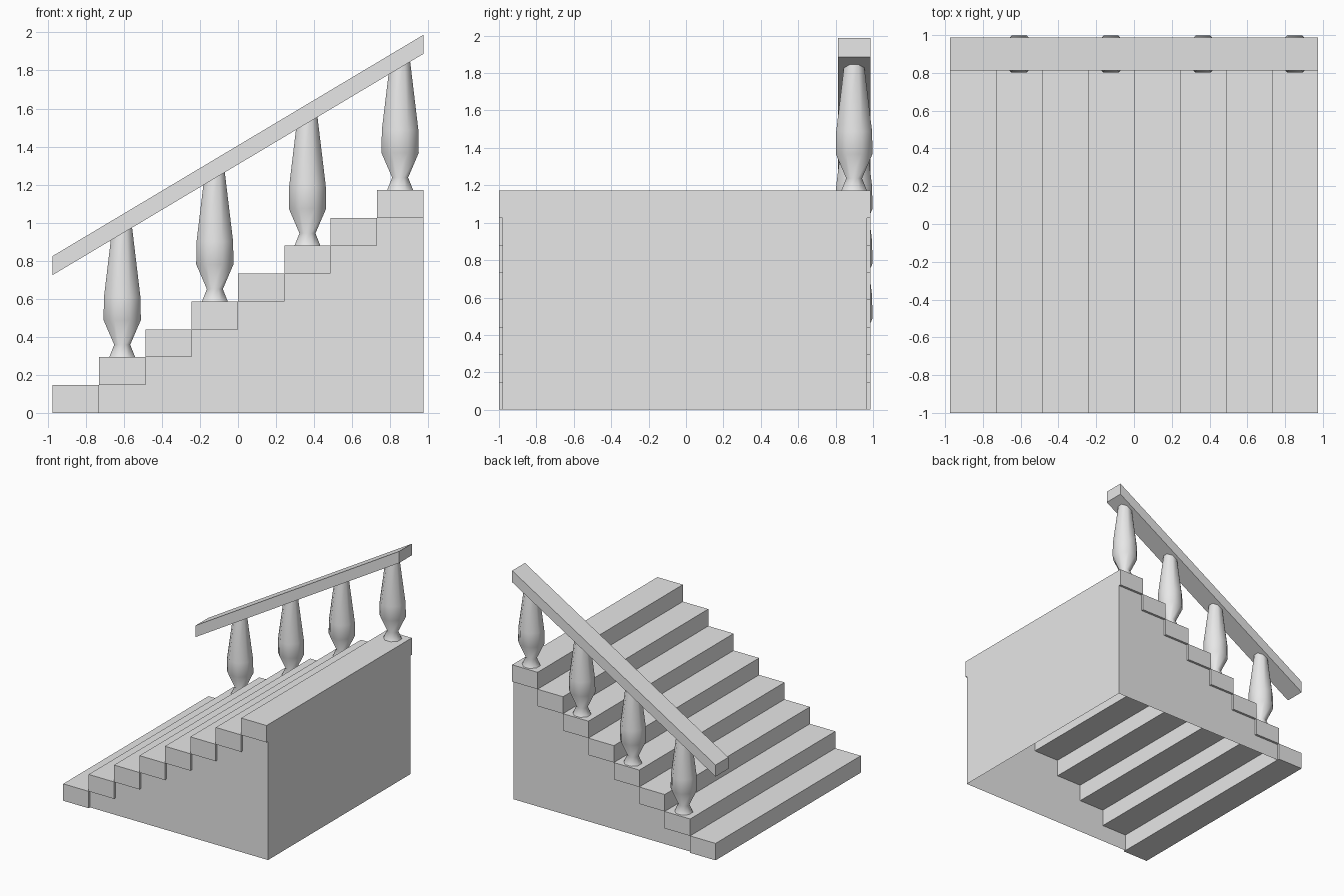
import bpy, bmesh, math

cube = bpy.data.objects.get("Cube")
if cube:
    bpy.data.objects.remove(cube, do_unlink=True)

STEPS, RUN, RISE = 8, 0.2435, 0.1465
LEFT, FRONT, BACK = -0.974, -1.0, 0.987
RIGHT = LEFT + STEPS * RUN
LIP = 0.02

stone = bpy.data.materials.new("grey stone")
stone.use_nodes = True
stone.diffuse_color = (0.8, 0.8, 0.8, 1)
stone.node_tree.nodes["Principled BSDF"].inputs["Base Color"].default_value = (0.8, 0.8, 0.8, 1)


def make(name, bm, smooth=False):
    bmesh.ops.recalc_face_normals(bm, faces=bm.faces)
    mesh = bpy.data.meshes.new(name)
    bm.to_mesh(mesh)
    bm.free()
    mesh.materials.append(stone)
    ob = bpy.data.objects.new(name, mesh)
    bpy.context.collection.objects.link(ob)
    if smooth:
        bpy.ops.object.select_all(action='DESELECT')
        ob.select_set(True)
        bpy.context.view_layer.objects.active = ob
        bpy.ops.object.shade_smooth_by_angle(angle=math.radians(60))
    return ob


def extrude_profile(name, points, y0, y1):
    """Closed prism from an x-z outline."""
    bm = bmesh.new()
    face = bm.faces.new([bm.verts.new((x, y0, z)) for x, z in points])
    geom = bmesh.ops.extrude_face_region(bm, geom=[face])["geom"]
    moved = [v for v in geom if isinstance(v, bmesh.types.BMVert)]
    bmesh.ops.translate(bm, verts=moved, vec=(0, y1 - y0, 0))
    if not any(len(f.verts) == len(points) and f.calc_center_median().y < y0 + 1e-4
               for f in bm.faces):
        bm.faces.new([v for v in bm.verts if v not in moved])
    return make(name, bm)


# Step blocks
for i in range(STEPS):
    x0, x1, z0, z1 = LEFT + i * RUN, LEFT + (i + 1) * RUN, i * RISE, (i + 1) * RISE
    extrude_profile(f"step_{i + 1}", [(x0, z0), (x1, z0), (x1, z1), (x0, z1)], FRONT, BACK)

# Hollow base: two stepped side sheets and one end sheet, open underneath
outline = [(RIGHT, 0), (LEFT + RUN, 0)]
for i in range(1, STEPS):
    outline += [(LEFT + i * RUN, i * RISE), (LEFT + (i + 1) * RUN, i * RISE)]
for name, y in (("front_side_panel", FRONT + LIP), ("back_side_panel", BACK - LIP)):
    bm = bmesh.new()
    face = bm.faces.new([bm.verts.new((x, y, z)) for x, z in outline])
    face.normal_update()
    if face.normal.y * y < 0:
        face.normal_flip()
    mesh_ob = bpy.data.meshes.new(name)
    bm.to_mesh(mesh_ob)
    bm.free()
    mesh_ob.materials.append(stone)
    bpy.context.collection.objects.link(bpy.data.objects.new(name, mesh_ob))

bm = bmesh.new()
top = (STEPS - 1) * RISE
bm.faces.new([bm.verts.new((RIGHT, y, z)) for y, z in
              ((FRONT + LIP, 0), (BACK - LIP, 0), (BACK - LIP, top), (FRONT + LIP, top))])
end = bpy.data.meshes.new("end_panel")
bm.to_mesh(end)
bm.free()
end.materials.append(stone)
bpy.context.collection.objects.link(bpy.data.objects.new("end_panel", end))

# Sloping handrail
extrude_profile("handrail", [(LEFT, 0.725), (RIGHT, 1.887), (RIGHT, 1.987), (LEFT, 0.825)],
                0.812, BACK)

# Eight-sided balusters on every second step: (flat-to-flat radius, height)
profile = [(0.068, 0), (0.042, 0.065), (0.098, 0.195), (0.096, 0.315), (0.051, 0.69)]
SIDES = 8
for n, i in enumerate(range(1, STEPS, 2)):
    cx, cy, base = LEFT + (i + 0.5) * RUN, 0.899, (i + 1) * RISE
    bm = bmesh.new()
    rings = []
    for r, h in profile:
        r /= math.cos(math.pi / SIDES)
        angles = [(k + 0.5) * math.tau / SIDES for k in range(SIDES)]
        rings.append([bm.verts.new((cx + r * math.cos(a), cy + r * math.sin(a), base + h))
                      for a in angles])
    for low, high in zip(rings, rings[1:]):
        for k in range(SIDES):
            j = (k + 1) % SIDES
            bm.faces.new((low[k], low[j], high[j], high[k]))
    bm.faces.new(rings[0])
    bm.faces.new(rings[-1])
    make(f"baluster_{n + 1}", bm, smooth=True)
